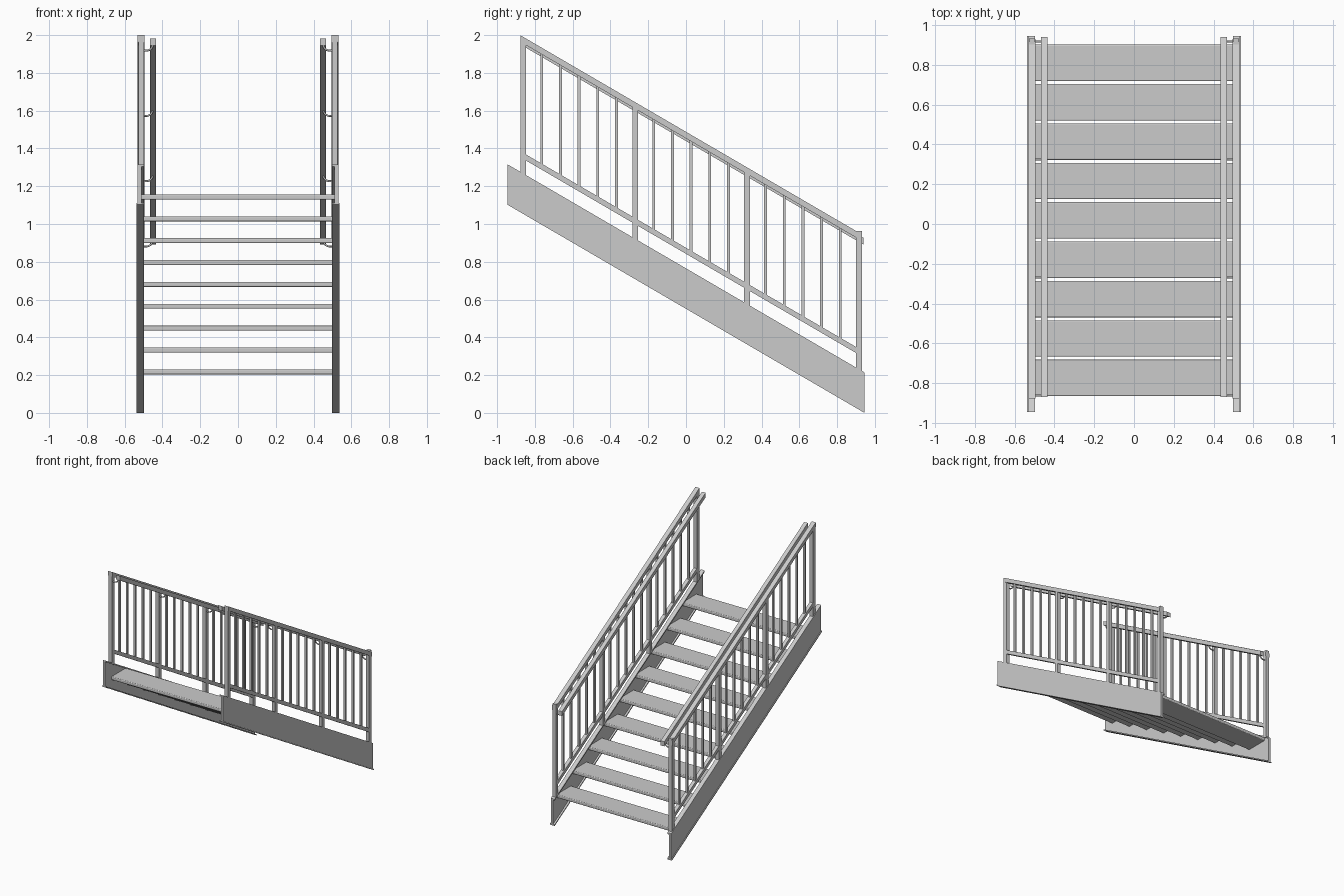
import bpy, bmesh, math

if "Cube" in bpy.data.objects:
    bpy.data.objects.remove(bpy.data.objects["Cube"])

S = 0.583            # fall of the stair per unit of y
POSTS = [-0.862 + i * 0.5925 for i in range(4)]


def line(c, y):
    return c - S * y


def finish(name, bm, mirror=True):
    bmesh.ops.recalc_face_normals(bm, faces=bm.faces)
    me = bpy.data.meshes.new(name)
    bm.to_mesh(me)
    bm.free()
    ob = bpy.data.objects.new(name, me)
    bpy.context.collection.objects.link(ob)
    if mirror:
        ob.modifiers.new("Mirror", 'MIRROR').use_mirror_merge = False
    return ob


def prism(bm, x0, x1, pts):
    # side profile in y,z extruded across x
    f = bm.faces.new([bm.verts.new((x0, y, z)) for y, z in pts])
    r = bmesh.ops.extrude_face_region(bm, geom=[f])
    for v in r["geom"]:
        if isinstance(v, bmesh.types.BMVert):
            v.co.x = x1


def sloped(bm, x0, x1, y0, y1, lo, hi):
    prism(bm, x0, x1, [(y0, line(lo, y0)), (y1, line(lo, y1)),
                       (y1, line(hi, y1)), (y0, line(hi, y0))])


def upright(bm, x, y, w, lo, hi):
    h = w / 2
    sloped(bm, x - h, x + h, y - h, y + h, lo, hi)


# stringers: channels opening inwards, with a slightly wider bottom flange
bm = bmesh.new()
E = 0.945
sloped(bm, 0.511, 0.531, -E, E, 0.561, 0.765)
sloped(bm, 0.497, 0.511, -E, E, 0.753, 0.765)
sloped(bm, 0.497, 0.537, -E, E, 0.551, 0.561)
finish("stringer", bm)

# treads with rounded long edges
bm = bmesh.new()
for i in range(9):
    y, z, r = 0.809 - i * 0.1977, 0.2175 + i * 0.1157, 0.006
    pts = []
    for sy, sz, a0 in ((1, 1, 0), (-1, 1, 90), (-1, -1, 180), (1, -1, 270)):
        for k in range(4):
            a = math.radians(a0 + 30 * k)
            pts.append((y + sy * (0.0915 - r) + r * math.cos(a),
                        z + sz * (0.013 - r) + r * math.sin(a)))
    prism(bm, -0.511, 0.511, pts)
finish("treads", bm, False)

# guard posts
bm = bmesh.new()
for y in POSTS[:3]:
    upright(bm, 0.512, y, 0.03, 0.76, 1.47)
y = POSTS[3]
prism(bm, 0.497, 0.527, [(y - 0.015, line(0.76, y - 0.015)), (y + 0.015, line(0.76, y + 0.015)),
                         (y + 0.015, 0.962), (y - 0.015, 0.962)])
finish("guard_posts", bm)

# top and lower guard rails
bm = bmesh.new()
sloped(bm, 0.495, 0.531, -0.877, 0.93, 1.453, 1.488)
finish("top_rail", bm)
bm = bmesh.new()
sloped(bm, 0.498, 0.526, POSTS[0], POSTS[3], 0.842, 0.874)
finish("lower_rail", bm)

# five balusters in each bay
bm = bmesh.new()
for p in POSTS[:3]:
    for k in range(1, 6):
        upright(bm, 0.512, p + k * 0.5925 / 6, 0.015, 0.86, 1.47)
finish("balusters", bm)

# inner handrail
bm = bmesh.new()
sloped(bm, 0.435, 0.467, -0.868, 0.94, 1.439, 1.475)
finish("handrail", bm)

# curved handrail brackets, one per post
for n, y in enumerate(POSTS):
    cu = bpy.data.curves.new("handrail_bracket", 'CURVE')
    cu.dimensions = '3D'
    cu.bevel_depth = 0.005
    cu.bevel_resolution = 2
    cu.use_fill_caps = True
    sp = cu.splines.new('POLY')
    z = line(1.445, y)
    pts = [(0.5, z - 0.03)]
    for k in range(7):
        a = math.radians(270 - 15 * k)
        pts.append((0.485 + 0.034 * math.cos(a), z + 0.004 + 0.034 * math.sin(a)))
    sp.points.add(len(pts) - 1)
    for q, (px, pz) in zip(sp.points, pts):
        q.co = (px, y, pz, 1)
    ob = bpy.data.objects.new("handrail_bracket_%d" % (n + 1), cu)
    bpy.context.collection.objects.link(ob)
    ob.modifiers.new("Mirror", 'MIRROR')
